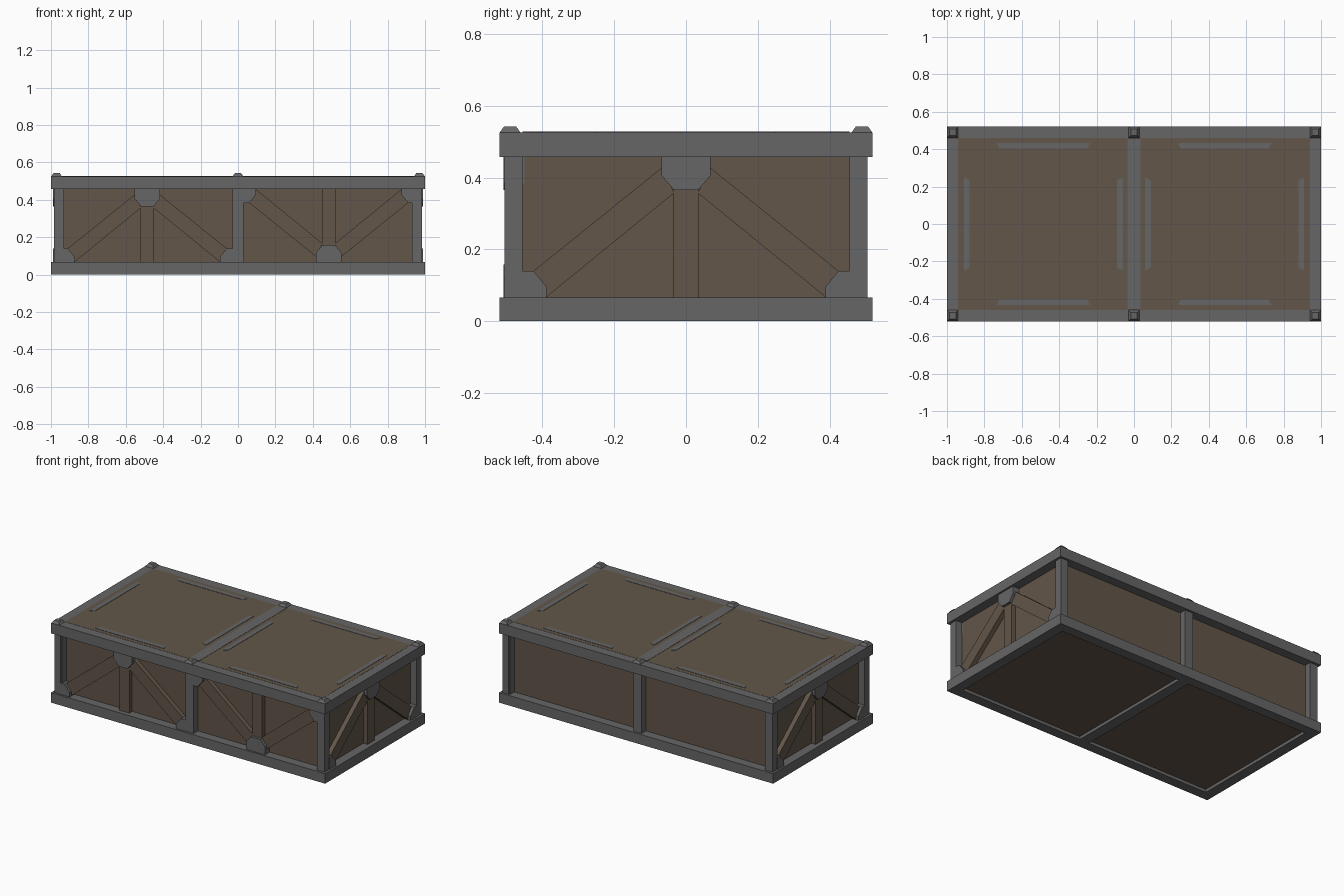
import bpy, bmesh, math
from mathutils import Matrix, Vector

if "Cube" in bpy.data.objects:
    bpy.data.objects.remove(bpy.data.objects["Cube"])


def material(name, rgb):
    m = bpy.data.materials.new(name)
    m.diffuse_color = (*rgb, 1)
    m.use_nodes = True
    m.node_tree.nodes["Principled BSDF"].inputs["Base Color"].default_value = m.diffuse_color
    return m


GREY = material("steel grey", (0.133, 0.133, 0.133))
BROWN = material("dull brown", (0.122, 0.092, 0.066))


def finish(name, bm, mat):
    bmesh.ops.recalc_face_normals(bm, faces=bm.faces)
    me = bpy.data.meshes.new(name)
    bm.to_mesh(me)
    bm.free()
    me.materials.append(mat)
    ob = bpy.data.objects.new(name, me)
    bpy.context.collection.objects.link(ob)
    return ob


def box(name, x0, x1, y0, y1, z0, z1, mat):
    bm = bmesh.new()
    bmesh.ops.create_cube(bm, size=1)
    for v in bm.verts:
        v.co = (x1 if v.co.x > 0 else x0, y1 if v.co.y > 0 else y0, z1 if v.co.z > 0 else z0)
    return finish(name, bm, mat)


def plate(name, pts, d0, d1, frame, mat):
    """Extrude a 2D outline from depth d0 to d1; frame maps (u, v, depth) to the world."""
    bm = bmesh.new()
    f = bm.faces.new([bm.verts.new((u, v, d0)) for u, v in pts])
    top = bmesh.ops.extrude_face_region(bm, geom=[f])["geom"]
    for g in top:
        if isinstance(g, bmesh.types.BMVert):
            g.co.z = d1
    bmesh.ops.transform(bm, matrix=frame, verts=bm.verts)
    return finish(name, bm, mat)


# Panelled body
box("body_panels", -0.94, 0.94, -0.46, 0.46, 0.02, 0.526, BROWN)

# Top and bottom rail frames with a centre cross rail
for label, z0, z1 in (("bottom", 0, 0.066), ("top", 0.457, 0.525)):
    for s, side in ((-1, "front"), (1, "back")):
        y = sorted((s * 0.455, s * 0.52))
        box(f"{label}_{side}_rail", -1, 1, *y, z0, z1, GREY)
    for s, side in ((-1, "left"), (1, "right")):
        x = sorted((s * 0.933, s * 1.0))
        box(f"{label}_{side}_rail", *x, -0.455, 0.455, z0, z1, GREY)
box("bottom_centre_rail", -0.035, 0.035, -0.455, 0.455, 0, 0.06, GREY)
box("top_centre_rail", -0.035, 0.035, -0.455, 0.455, 0.48, 0.5275, GREY)

# Posts and stacking studs
for s in (-1, 1):
    for k, xc in ((-1, -0.9625), (0, 0), (1, 0.9625)):
        h = 0.03 if k == 0 else 0.0225
        y = sorted((s * 0.455, s * 0.505))
        box("post", xc - h, xc + h, *y, 0.06, 0.46, GREY)
        bm = bmesh.new()
        bmesh.ops.create_cube(bm, size=1)
        for v in bm.verts:
            w = 0.03 if v.co.z < 0 else 0.017
            v.co = (k * 0.97 + math.copysign(w, v.co.x), s * 0.49 + math.copysign(w, v.co.y),
                    0.524 if v.co.z < 0 else 0.542)
        finish("stacking_stud", bm, GREY)


def truss(origin, right, out, flip):
    """Upright, two diagonals and gusset plates on one bay; flip turns it upside down."""
    r, o = Vector(right), Vector(out)
    frame = Matrix((r, Vector((0, 0, 1)), o)).transposed().to_4x4()
    frame.translation = Vector(origin)
    t = (lambda p: [(u, 0.523 - v) for u, v in p]) if flip else (lambda p: p)
    plate("truss_upright", t([(-0.035, 0.066), (0.035, 0.066), (0.035, 0.457), (-0.035, 0.457)]),
          -0.01, 0.03, frame, BROWN)
    plate("middle_gusset", t([(-0.068, 0.457), (-0.068, 0.405), (-0.033, 0.365),
                              (0.033, 0.365), (0.068, 0.405), (0.068, 0.457)]), -0.01, 0.048, frame, GREY)
    for s in (-1, 1):
        plate("truss_diagonal", t([(s * 0.39, 0.066), (s * 0.033, 0.357), (s * 0.068, 0.427),
                                   (s * 0.428, 0.137)]), -0.01, 0.03, frame, BROWN)
        plate("corner_gusset", t([(s * 0.457, 0.066), (s * 0.457, 0.14), (s * 0.425, 0.14),
                                  (s * 0.388, 0.095), (s * 0.388, 0.066)]), -0.01, 0.048, frame, GREY)


# Trusses on the front bays and both ends; the back stays plain
truss((-0.485, -0.46, 0), (1, 0, 0), (0, -1, 0), False)
truss((0.485, -0.46, 0), (1, 0, 0), (0, -1, 0), True)
truss((0.94, 0, 0), (0, 1, 0), (1, 0, 0), False)
truss((-0.94, 0, 0), (0, -1, 0), (-1, 0, 0), False)

# End posts seen from the sides
for sx in (-1, 1):
    for sy in (-1, 1):
        x = sorted((sx * 0.93, sx * 0.985))
        y = sorted((sy * 0.455, sy * 0.504))
        box("corner_post", *x, *y, 0.06, 0.46, GREY)

# Flat strips on the lid, tapered at the ends
STRIP = [(-0.25, 0.015), (-0.235, -0.015), (0.235, -0.015), (0.25, 0.015)]
for sx in (-1, 1):
    for c, face in ((0.895, 1), (0.075, -1)):
        pts = [(sx * (c + face * v), u) for u, v in STRIP]
        plate("lid_strip", pts, 0.52, 0.528, Matrix(), GREY)
    for sy in (-1, 1):
        pts = [(sx * 0.485 + u, sy * (0.418 + v)) for u, v in STRIP]
        plate("lid_strip", pts, 0.52, 0.528, Matrix(), GREY)
